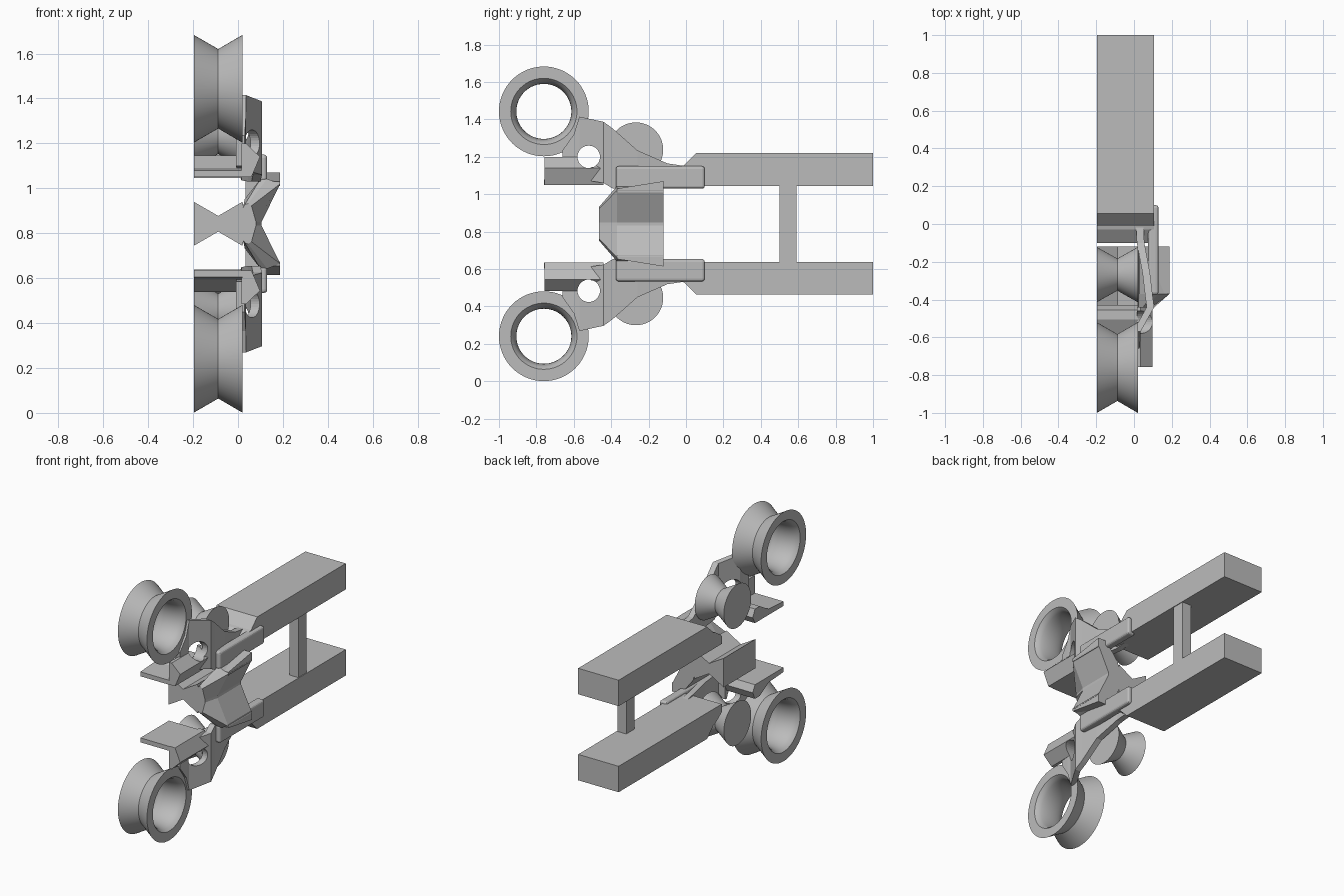
import bpy, bmesh, math

cube = bpy.data.objects.get("Cube")
if cube:
    bpy.data.objects.remove(cube, do_unlink=True)

MID = 0.842  # height of the mirror plane

grey = bpy.data.materials.new("plain_grey")
grey.use_nodes = True
grey.diffuse_color = (0.5, 0.5, 0.5, 1)
bsdf = next(n for n in grey.node_tree.nodes if n.type == 'BSDF_PRINCIPLED')
bsdf.inputs["Base Color"].default_value = (0.5, 0.5, 0.5, 1)
bsdf.inputs["Roughness"].default_value = 0.6


def loft(name, rings, mirrored=True, closed=False, smooth=False):
    """Skin a row of equal-length rings; mirrored parts repeat below MID."""
    bm = bmesh.new()
    rows = [[bm.verts.new((x, y, z - MID)) for x, y, z in r] for r in rings]
    n = len(rows[0])
    last = len(rows) if closed else len(rows) - 1
    for i in range(last):
        a, b = rows[i], rows[(i + 1) % len(rows)]
        for j in range(n):
            k = (j + 1) % n
            bm.faces.new((a[j], a[k], b[k], b[j]))
    if not closed:
        bm.faces.new(rows[0])
        bm.faces.new(rows[-1])
    bmesh.ops.recalc_face_normals(bm, faces=bm.faces)
    mesh = bpy.data.meshes.new(name)
    bm.to_mesh(mesh)
    bm.free()
    mesh.materials.append(grey)
    ob = bpy.data.objects.new(name, mesh)
    ob.location.z = MID
    bpy.context.collection.objects.link(ob)
    if smooth:
        bpy.ops.object.select_all(action='DESELECT')
        ob.select_set(True)
        bpy.context.view_layer.objects.active = ob
        bpy.ops.object.shade_smooth_by_angle(angle=math.radians(30))
    if mirrored:
        m = ob.modifiers.new("mirror", 'MIRROR')
        m.use_axis = (False, False, True)
        m.use_mirror_merge = False
    return ob


def side_prism(name, pts, x0, x1, **kw):
    return loft(name, [[(x, y, z) for y, z in pts] for x in (x0, x1)], **kw)


def front_prism(name, pts, y0, y1, **kw):
    return loft(name, [[(x, y, z) for x, z in pts] for y in (y0, y1)], **kw)


def box(name, x0, x1, y0, y1, z0, z1, **kw):
    return side_prism(name, [(y0, z0), (y1, z0), (y1, z1), (y0, z1)], x0, x1, **kw)


def wheel(name, cy, cz, profile, closed, steps=64):
    """Turn an (x, radius) profile about a sideways axle."""
    rings = []
    for x, r in profile:
        rings.append([(x, cy + r * math.cos(2 * math.pi * i / steps),
                       cz + r * math.sin(2 * math.pi * i / steps)) for i in range(steps)])
    return loft(name, rings, closed=closed, smooth=True)


X0, XM, X1 = -0.197, -0.088, 0.02

# Large grooved wheels with a rounded bore
bore = []
for i in range(13):
    t = i / 12 * 2 - 1
    bore.append((XM - t * (X1 - XM), 0.147 + 0.035 * (1 - math.sqrt(1 - t * t * 0.98))))
wheel("large_wheels", -0.76, 1.443, [(X0, 0.24), (XM, 0.177), (X1, 0.24)] + bore, True)

# Small solid grooved wheels
wheel("small_wheels", -0.268, 1.238, [(X0, 0.146), (XM, 0.085), (X1, 0.146)], False)

# Long frame rails with chamfered noses, and the post between them
side_prism("frame_rails", [(1, 1.22), (0.055, 1.22), (-0.01, 1.155), (-0.03, 1.15),
                           (-0.1, 1.1), (-0.1, 1.045), (1, 1.045)], X0, 0.105)
box("frame_post", 0.033, 0.1, 0.5, 0.59, 0.63, 1.06, mirrored=False)

# Rounded side bars
bars = box("side_bars", 0.075, 0.13, -0.375, 0.1, 1.03, 1.15)
bev = bars.modifiers.new("bevel", 'BEVEL')
bev.width = 0.015
bev.segments = 3

# Guide plates with a raised rear lip
side_prism("guide_plates", [(-0.76, 1.05), (-0.76, 1.08), (-0.6, 1.09), (-0.505, 1.145),
                            (-0.455, 1.145), (-0.43, 1.095), (-0.455, 1.05)], X0, X1)

# Folded brackets: columns of y, outer x, low z, high z
columns = [(-0.66, 0.03, 1.1, 1.235), (-0.6, 0.035, 1.09, 1.32), (-0.57, 0.035, 1.08, 1.415),
           (-0.44, 0.107, 1.06, 1.387), (-0.39, 0.1, 1.03, 1.35), (-0.26, 0.085, 1.03, 1.235),
           (-0.1, 0.055, 1.035, 1.165), (0, 0.05, 1.05, 1.15)]
bracket = loft("wheel_brackets", [[(x, y, a), (x, y, b), (x - 0.04, y, b), (x - 0.04, y, a)]
                                  for y, x, a, b in columns], mirrored=False)

# Sloped skirts joining the brackets to the guide plates
skirt = front_prism("bracket_skirts", [(0.015, 1.2), (0.035, 1.2), (0.098, 1.14),
                                       (0.06, 1.05), (0.015, 1.05)], -0.757, -0.44, mirrored=False)

# Round hole through bracket and skirt
cutter = loft("hole_cutter", [[(x, -0.52 + 0.06 * math.cos(i * math.pi / 16),
                               1.2 + 0.06 * math.sin(i * math.pi / 16)) for i in range(32)]
                              for x in (-0.01, 0.3)], mirrored=False)
cutter.hide_render = True
cutter.hide_viewport = True
for ob in (bracket, skirt):
    cut = ob.modifiers.new("hole", 'BOOLEAN')
    cut.operation = 'DIFFERENCE'
    cut.solver = 'EXACT'
    cut.object = cutter
    m = ob.modifiers.new("mirror", 'MIRROR')
    m.use_axis = (False, False, True)
    m.use_mirror_merge = False

# Central body: a valley between two flared wings, tapering to the front
def body_ring(y, pts):
    return [(x, y, MID + h) for x, h in pts] + [(x, y, MID - h) for x, h in reversed(pts)]

wing = [(0.02, 0.06), (0.03, 0.11), (0.1, 0.2), (0.13, 0.2), (0.188, 0.178), (0.105, 0.008)]
nose = [(0.02, 0.05), (0.022, 0.07), (0.03, 0.085), (0.045, 0.09), (0.06, 0.08), (0.08, 0.008)]
loft("central_body", [body_ring(-0.12, wing), body_ring(-0.37, wing), body_ring(-0.465, nose)],
     mirrored=False)
side_prism("wing_rims", [(-0.37, 1.01), (-0.37, 1.03), (-0.12, 1.07), (-0.12, 1.01)], 0.12, 0.187)

# Grooved centre block behind the body
front_prism("centre_block", [(X0, MID - 0.098), (XM, MID - 0.035), (X1, MID - 0.098),
                             (0.04, MID), (X1, MID + 0.098), (XM, MID + 0.035),
                             (X0, MID + 0.098)], -0.46, -0.12, mirrored=False)
